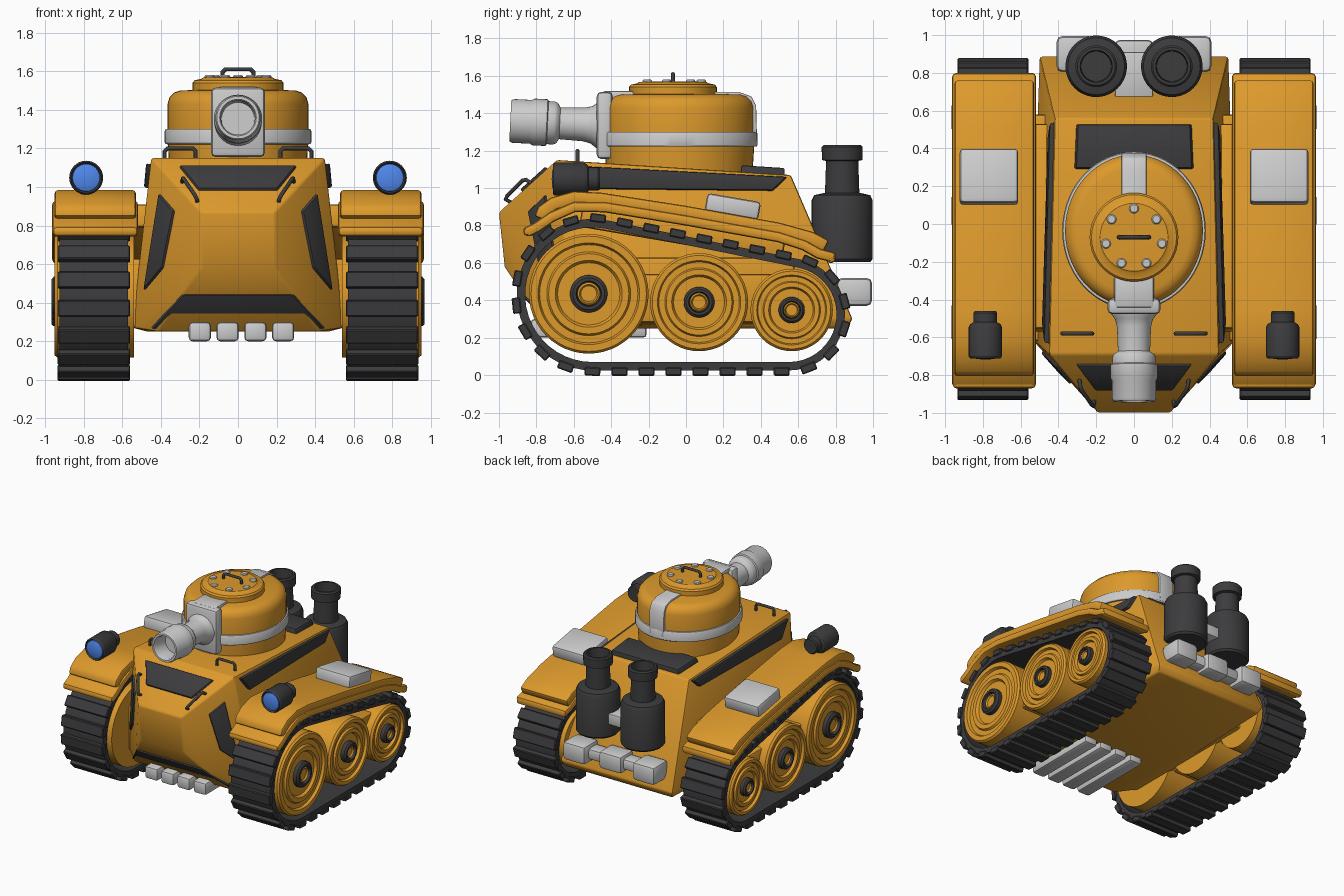
import bpy, bmesh
from math import pi, sin, cos, radians
from mathutils import Matrix, Vector
from mathutils.bvhtree import BVHTree

if "Cube" in bpy.data.objects:
    bpy.data.objects.remove(bpy.data.objects["Cube"])


def material(name, rgb):
    m = bpy.data.materials.new(name)
    m.diffuse_color = (*rgb, 1)
    m.use_nodes = True
    m.node_tree.nodes["Principled BSDF"].inputs["Base Color"].default_value = m.diffuse_color
    return m


ORANGE = material("orange_paint", (0.72, 0.32, 0.025))
DARK = material("dark_rubber", (0.045, 0.045, 0.048))
BLUE = material("blue_glass", (0.08, 0.25, 0.85))
GREY = None
T = Matrix.Translation


def finish(name, bm, mat, bevel=0.0, mirror=False, segs=2):
    bmesh.ops.recalc_face_normals(bm, faces=bm.faces)
    if bevel:
        edges = [e for e in bm.edges if e.calc_face_angle(0) > 0.5]
        bmesh.ops.bevel(bm, geom=edges, offset=bevel, segments=segs, profile=0.5,
                        affect='EDGES', clamp_overlap=True)
    me = bpy.data.meshes.new(name)
    bm.to_mesh(me)
    bm.free()
    ob = bpy.data.objects.new(name, me)
    bpy.context.collection.objects.link(ob)
    if mat:
        me.materials.append(mat)
    if mirror:
        ob.modifiers.new("mirror", 'MIRROR')
    return ob


def box(name, centre, size, mat, bevel=0.01, mirror=False, pitch=0.0):
    bm = bmesh.new()
    m = T(centre) @ Matrix.Rotation(pitch, 4, 'X') @ Matrix.Diagonal((*size, 1))
    bmesh.ops.create_cube(bm, size=1, matrix=m)
    return finish(name, bm, mat, bevel, mirror)


def lathe(name, profile, mat, matrix, mirror=False, steps=40):
    bm = bmesh.new()
    vs = [bm.verts.new((r, 0, h)) for r, h in profile]
    es = [bm.edges.new(p) for p in zip(vs, vs[1:])]
    bmesh.ops.spin(bm, geom=vs + es, axis=(0, 0, 1), cent=(0, 0, 0), steps=steps, angle=2 * pi)
    bmesh.ops.remove_doubles(bm, verts=bm.verts, dist=1e-4)
    bm.transform(matrix)
    return finish(name, bm, mat, 0, mirror)


def ribbon(name, pts, x0, x1, thick, mat, closed=False, bevel=0.0, mirror=False):
    """Strip following (y, z) points, spanning x0..x1, thickened downwards."""
    bm = bmesh.new()
    n = len(pts)
    rings = []
    for i, (y, z) in enumerate(pts):
        a = pts[i - 1] if closed or i else pts[0]
        b = pts[(i + 1) % n] if closed or i < n - 1 else pts[i]
        t = Vector((b[0] - a[0], b[1] - a[1])).normalized()
        yi, zi = y + t.y * thick, z - t.x * thick
        rings.append([bm.verts.new(c) for c in ((x0, y, z), (x1, y, z), (x1, yi, zi), (x0, yi, zi))])
    for i in range(n if closed else n - 1):
        a, b = rings[i], rings[(i + 1) % n]
        for k in range(4):
            bm.faces.new((a[k], a[(k + 1) % 4], b[(k + 1) % 4], b[k]))
    if not closed:
        bm.faces.new(rings[0])
        bm.faces.new(rings[-1])
    return finish(name, bm, mat, bevel, mirror)


def handle(name, pts, radius=0.011):
    cu = bpy.data.curves.new(name, 'CURVE')
    cu.dimensions = '3D'
    cu.bevel_depth, cu.bevel_resolution, cu.use_fill_caps = radius, 2, True
    sp = cu.splines.new('POLY')
    sp.points.add(len(pts) - 1)
    for p, co in zip(sp.points, pts):
        p.co = (*co, 1)
    cu.materials.append(DARK)
    bpy.context.collection.objects.link(bpy.data.objects.new(name, cu))


# Hull: faceted convex body
bm = bmesh.new()
for x, y, z in [(.45, -.69, 1.15), (.42, .56, 1.07), (.19, -1, .87), (.19, -.97, .58), (.3, -.87, .43),
                (.55, -.6, .27), (.42, -.72, .25), (.5, .89, .3), (.48, .86, .25)]:
    for s in (1, -1):
        bm.verts.new((s * x, y, z))
bmesh.ops.convex_hull(bm, input=bm.verts)
bmesh.ops.dissolve_limit(bm, angle_limit=radians(3), verts=bm.verts, edges=bm.edges)
bmesh.ops.recalc_face_normals(bm, faces=bm.faces)
tree = BVHTree.FromBMesh(bm)
finish("hull", bm, ORANGE, 0.012)


def hull_panel(name, pts, direction, mat, rise=0.025, inset=0.01, mirror=False):
    """Raised plate whose corners are cast onto the hull."""
    bm = bmesh.new()
    d = Vector(direction)
    hits = [tree.ray_cast(Vector(p), d) for p in pts]
    hits = [h if h[0] else tree.find_nearest(Vector(p)) for h, p in zip(hits, pts)]
    nrm = sum((h[1] for h in hits), Vector()).normalized()
    mid = sum((h[0] for h in hits), Vector()) / len(hits)
    low = [bm.verts.new(h[0] - nrm * .02) for h in hits]
    top = [bm.verts.new(h[0] + nrm * rise + (mid - h[0]).normalized() * inset) for h in hits]
    bm.faces.new(low)
    bm.faces.new(top)
    for i in range(len(low)):
        j = (i + 1) % len(low)
        bm.faces.new((low[i], low[j], top[j], top[i]))
    finish(name, bm, mat, 0.008, mirror)


# Dark plates on the hull
hull_panel("front_window", [(-.31, -2, 1.105), (.31, -2, 1.105), (.21, -2, .98), (-.21, -2, .98)], (0, 1, 0), DARK, .015)
hull_panel("lower_bumper", [(-.47, -2, .265), (.47, -2, .265), (.31, -2, .45), (-.31, -2, .45)], (0, 1, 0), DARK, .04, .03)
hull_panel("cheek_plate", [(.405, -2, .97), (.325, -2, .88), (.385, -2, .575), (.485, -2, .46)], (0, 1, 0), DARK, .015, mirror=True)
hull_panel("side_strip", [(2, -.64, 1.12), (2, .545, 1.058), (2, .47, .985), (2, -.54, .995)], (-1, 0, 0), DARK, .025, mirror=True)
hull_panel("engine_cover", [(-.32, .29, 3), (.32, .29, 3), (.31, .53, 3), (-.31, .53, 3)], (0, 0, -1), DARK, .035, .015)

# Sponson joining the hull to the running gear
box("sponson", (.5, -.02, .45), (.13, 1.2, .36), ORANGE, .02, True)
box("wheel_carrier", (.73, .02, .41), (.3, 1.05, .26), ORANGE, .02, True)
box("fender_bracket", (.48, -.02, .76), (.14, 1.1, .12), ORANGE, .02, True, -.17)

# Belly bars
for i in range(4):
    box("belly_bar", (-.198 + .144 * i, -.52, .25), (.115, .62, .1), GREY, .02)

# Road wheels with stepped faces, dark hub rings and caps
to_x = Matrix.Rotation(pi / 2, 4, 'Y')
for y, z, r, h in ((-.52, .435, .32, .1), (.07, .39, .262, .082), (.565, .348, .22, .07)):
    m = T((0, y, z)) @ to_x
    lathe("road_wheel", [(0, .54), (r, .54), (r, .935), (r - .012, .95), (.85 * r, .95), (.82 * r, .93), (.7 * r, .93),
                         (.67 * r, .945), (.56 * r, .945), (.52 * r, .925), (0, .925)], ORANGE, m, True, 48)
    lathe("hub_ring", [(h, .91), (h, .955), (h * .85, .967), (h * .68, .967), (h * .62, .94), (h * .62, .91)], DARK, m, True)
    lathe("hub_cap", [(h * .63, .91), (h * .6, .95), (h * .5, .957), (h * .42, .945), (0, .945)], ORANGE, m, True)

# Track belt around a front and a rear arc
path = []
for (cy, cz), r, a0, a1, n in (((.55, .325), .3, -pi / 2, 1.371, 20), ((-.5, .43), .405, 1.371, 1.5 * pi, 24)):
    for i in range(n + 1):
        a = a0 + (a1 - a0) * i / n
        path.append((cy + r * cos(a), cz + r * sin(a)))
path.reverse()
ribbon("track_belt", path, .57, .925, .045, DARK, closed=True, mirror=True)

# Track lugs at even spacing
loop = [Vector(p) for p in path] + [Vector(path[0])]
total = sum((b - a).length for a, b in zip(loop, loop[1:]))
LUGS = 30
bm = bmesh.new()
done, k = 0.0, 0
for a, b in zip(loop, loop[1:]):
    seg = (b - a).length
    while k < LUGS and k * total / LUGS < done + seg:
        t = (b - a).normalized()
        p = a + t * (k * total / LUGS - done) + Vector((-t.y, t.x)) * .006
        rot = Matrix(((1, 0, 0), (0, t.x, -t.y), (0, t.y, t.x))).to_4x4()
        bmesh.ops.create_cube(bm, size=1, matrix=T((.747, p.x, p.y)) @ rot @ Matrix.Diagonal((.375, .085, .045, 1)))
        k += 1
    done += seg
finish("track_lugs", bm, DARK, .006, True, 1)

# Fenders: raised shell over a lower rim
ribbon("fender_shell", [(-.81, .85), (-.79, .9), (-.72, .95), (-.6, .983), (-.45, .975), (0, .905), (.5, .815), (.68, .765), (.765, .72)],
       .53, .95, .07, ORANGE, bevel=.018, mirror=True)
ribbon("fender_rim", [(-.87, .785), (-.81, .815), (-.73, .87), (-.6, .927), (-.43, .925), (0, .855), (.5, .765), (.64, .72), (.72, .675), (.8, .655)],
       .518, .963, .055, ORANGE, bevel=.018, mirror=True)
box("fender_box", (.768, .25, .9), (.31, .29, .1), GREY, .02, True, -.17)
box("fender_front_lip", (.74, -.845, .77), (.44, .05, .05), ORANGE, .02, True)
box("fender_rear_lip", (.74, .775, .63), (.44, .05, .06), ORANGE, .02, True)

# Headlights
to_front = Matrix.Rotation(pi / 2, 4, 'X')
m = T((.787, 0, 1.048)) @ to_front
lathe("headlight_body", [(0, .46), (.055, .46), (.062, .47), (.062, .52), (.08, .53), (.088, .545), (.088, .7), (.08, .712),
                         (.072, .7), (0, .69)], DARK, m, True)
lathe("headlight_lens", [(.074, .69), (.07, .706), (.045, .715), (0, .718)], BLUE, m, True)
lathe("headlight_post", [(0, .9), (.018, .9), (.018, 1), (0, 1)], DARK, T((.787, -.62, 0)), True, 12)

# Turret: oval body, belt, strap and hatch
oval = T((0, -.035, 0)) @ Matrix.Diagonal((1, 1.1, 1, 1))
lathe("turret_body", [(0, 1.08), (.355, 1.08), (.365, 1.25), (.365, 1.43), (.355, 1.465), (.33, 1.49), (.3, 1.5), (0, 1.51)],
      ORANGE, oval, steps=56)
lathe("turret_belt", [(.35, 1.22), (.375, 1.222), (.38, 1.23), (.38, 1.29), (.375, 1.3), (.35, 1.302)], GREY, oval, steps=56)
ribbon("turret_strap", [(-.44, 1.3), (-.445, 1.44), (-.42, 1.49), (-.36, 1.515), (.28, 1.515), (.35, 1.49), (.375, 1.44), (.38, 1.25)],
       -.065, .065, .04, GREY, bevel=.006)
hatch = T((0, -.07, 0))
lathe("hatch", [(0, 1.48), (.235, 1.48), (.235, 1.54), (.225, 1.553), (.19, 1.56), (.18, 1.568), (0, 1.57)], ORANGE, hatch)
for i in range(7):
    a = pi / 2 + i * 2 * pi / 7
    lathe("hatch_bolt", [(.026, 1.55), (.026, 1.573), (.02, 1.58), (0, 1.58)], GREY,
          T((.152 * cos(a), -.07 + .152 * sin(a), 0)), steps=14)
handle("hatch_handle", [(-.08, -.07, 1.56), (-.08, -.07, 1.595), (-.065, -.07, 1.61), (.065, -.07, 1.61),
                        (.08, -.07, 1.595), (.08, -.07, 1.56)])

# Gun mantlet and barrel
box("mantlet", (0, -.435, 1.335), (.28, .085, .36), GREY, .025)
box("mantlet_cap", (0, -.36, 1.495), (.21, .17, .05), GREY, .015)
lathe("barrel", [(0, -.03), (.13, -.03), (.122, .03), (.1, .06), (.09, .1), (.085, .23), (.108, .245), (.115, .26), (.115, .295),
                 (.125, .3), (.125, .37), (.117, .385), (.117, .48), (.11, .495), (.095, .495), (.088, .48), (.085, .36), (0, .36)],
      GREY, T((0, -.445, 1.335)) @ Matrix.Rotation(pi / 2 - .05, 4, 'X'))

# Twin exhaust stacks and rear coupling
lathe("exhaust_stack", [(0, .605), (.15, .605), (.163, .62), (.163, .935), (.15, .962), (.092, .975), (.086, 1.145), (.108, 1.15),
                        (.11, 1.22), (.1, 1.23), (.085, 1.23), (.08, 1.15), (0, 1.15)], DARK, T((.2, .835, 0)), True)
box("exhaust_bracket", (0, .79, .76), (.2, .24, .09), GREY)
box("rear_block", (.31, .9, .445), (.2, .19, .15), GREY, .03, True)
box("rear_centre_block", (0, .89, .445), (.2, .17, .14), GREY, .025)
box("rear_rod", (0, .88, .445), (.5, .12, .09), GREY, .025)

# Grab handles on the roof and along the front ridges
for s in (1, -1):
    handle("roof_handle", [(s * .22, -.58, 1.13), (s * .22, -.58, 1.185), (s * .235, -.58, 1.2), (s * .365, -.58, 1.2),
                           (s * .38, -.58, 1.185), (s * .38, -.58, 1.13)])
    handle("ridge_handle", [(s * .21, -.93, .92), (s * .215, -.965, .94), (s * .225, -.955, .96), (s * .28, -.875, 1.04),
                            (s * .285, -.855, 1.045), (s * .29, -.82, 1.02)])

# Smooth shading with sharp creases
bpy.ops.object.select_all(action='DESELECT')
for ob in bpy.data.objects:
    if ob.type == 'MESH':
        ob.select_set(True)
        bpy.context.view_layer.objects.active = ob
bpy.ops.object.shade_smooth_by_angle(angle=radians(32))
